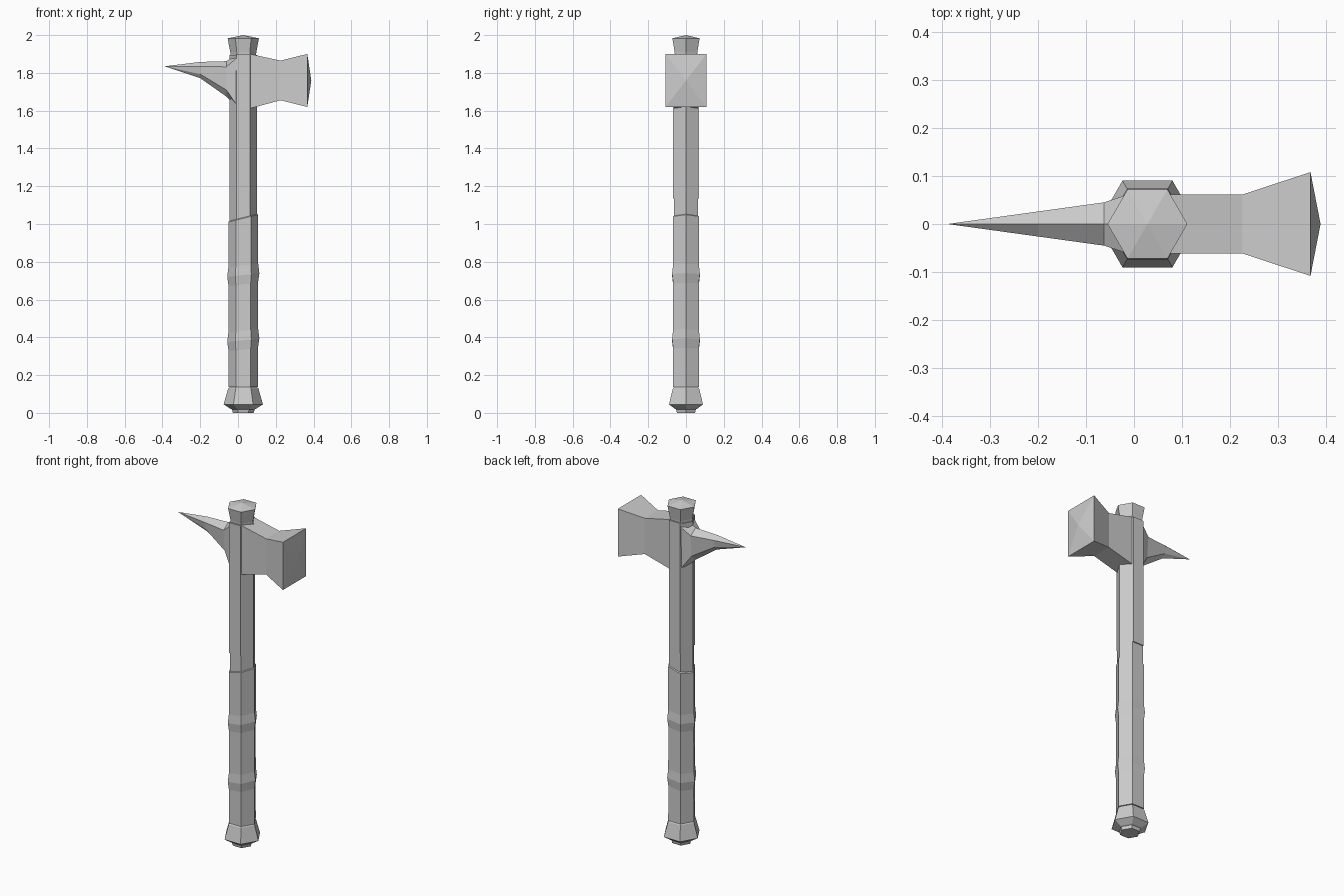
import bpy, bmesh, math

if "Cube" in bpy.data.objects:
    bpy.data.objects.remove(bpy.data.objects["Cube"])

CX = 0.028  # shaft axis


def loft(name, rings):
    """Skin equal-sized rings; single-point rings close to an apex."""
    bm = bmesh.new()
    vs = [[bm.verts.new(p) for p in r] for r in rings]
    for a, b in zip(vs, vs[1:]):
        n = max(len(a), len(b))
        for i in range(n):
            j = (i + 1) % n
            if len(a) == 1:
                bm.faces.new((a[0], b[j], b[i]))
            elif len(b) == 1:
                bm.faces.new((a[i], a[j], b[0]))
            else:
                bm.faces.new((a[i], a[j], b[j], b[i]))
    for r in (vs[0], vs[-1]):
        if len(r) > 2:
            bm.faces.new(r)
    bmesh.ops.recalc_face_normals(bm, faces=bm.faces)
    me = bpy.data.meshes.new(name)
    bm.to_mesh(me)
    bm.free()
    ob = bpy.data.objects.new(name, me)
    bpy.context.collection.objects.link(ob)
    return ob


def hexring(r, z, tilt=0.0):
    if r == 0:
        return [(CX, 0, z)]
    pts = []
    for i in range(6):
        a = math.pi / 3 * i
        dx = r * math.cos(a)
        pts.append((CX + dx, r * math.sin(a), z + tilt * dx))
    return pts


def hexrod(name, profile):
    return loft(name, [hexring(*p) for p in profile])


def rect(x, y, z0, z1):
    return [(x, -y, z0), (x, y, z0), (x, y, z1), (x, -y, z1)]


# pommel
hexrod("pommel", [(0.055, 0), (0.060, 0.018), (0.068, 0.022), (0.104, 0.045),
                  (0.080, 0.13), (0.072, 0.137)])

# grip with two raised bands and a slanted top
grip = [(0.079, 0.137)]
for z in (0.385, 0.73):
    grip += [(0.078, z - 0.05, 0.12), (0.085, z, 0.12), (0.079, z + 0.05, 0.12)]
grip += [(0.079, 1.03, 0.25), (0.070, 1.036, 0.25)]
hexrod("grip", grip)

# upper shaft
hexrod("shaft", [(0.073, 1.0), (0.073, 1.895)])

# metal straps down the front and back of the shaft
for name, s in (("front_strap", -1), ("back_strap", 1)):
    loft(name, [[(x, s * y, z) for x, y in
                 ((-0.009, 0.04), (0.063, 0.04), (0.063, 0.069), (-0.009, 0.069))]
                for z in (1.135, 1.9)])

# top cap
hexrod("cap", [(0.067, 1.88), (0.069, 1.91), (0.083, 1.983), (0, 2.0)])

# hammer head
loft("hammer", [rect(0.03, 0.061, 1.605, 1.903), rect(0.065, 0.061, 1.612, 1.9),
                rect(0.225, 0.061, 1.655, 1.865), rect(0.367, 0.108, 1.62, 1.9),
                [(0.388, 0, 1.76)]])


# spike: ridge on top, widest at the side edge, bevelled underside
def spike_ring(x, top, side, low, bottom, w, wl):
    return [(x, 0, top), (x, w, side), (x, wl, low),
            (x, 0, bottom), (x, -wl, low), (x, -w, side)]


loft("spike", [spike_ring(0.0, 1.90, 1.885, 1.62, 1.61, 0.066, 0.062),
               spike_ring(-0.062, 1.862, 1.832, 1.71, 1.675, 0.045, 0.036),
               spike_ring(-0.2, 1.858, 1.835, 1.793, 1.772, 0.026, 0.018),
               [(-0.388, 0, 1.835)]])
